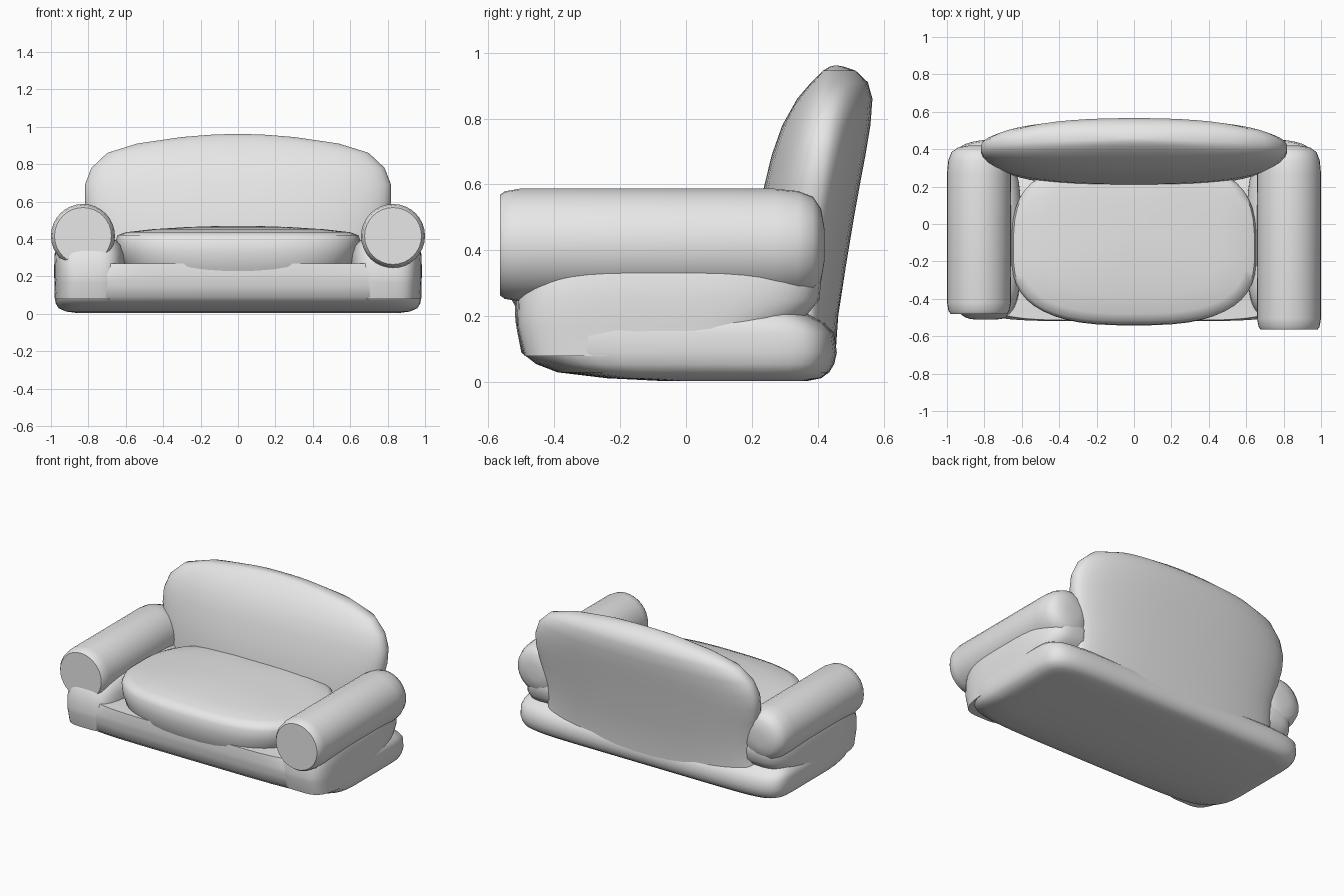
import bpy, math

fabric = bpy.data.materials.new("grey fabric")
fabric.diffuse_color = (0.8, 0.8, 0.8, 1)


def finish(name, verts, faces, angle=50):
    mesh = bpy.data.meshes.new(name)
    mesh.from_pydata(verts, [], faces)
    mesh.materials.append(fabric)
    obj = bpy.data.objects.new(name, mesh)
    bpy.context.collection.objects.link(obj)
    bpy.ops.object.select_all(action='DESELECT')
    obj.select_set(True)
    bpy.context.view_layer.objects.active = obj
    bpy.ops.object.mode_set(mode='EDIT')
    bpy.ops.mesh.select_all(action='SELECT')
    bpy.ops.mesh.normals_make_consistent(inside=False)
    bpy.ops.object.mode_set(mode='OBJECT')
    bpy.ops.object.shade_smooth_by_angle(angle=math.radians(angle))
    return obj


def skin(name, rings, angle=50):
    """Bridge equal-sized rings of points and cap both ends."""
    n = len(rings[0])
    verts = [p for ring in rings for p in ring]
    faces = [(r * n + i, r * n + (i + 1) % n, (r + 1) * n + (i + 1) % n, (r + 1) * n + i)
             for r in range(len(rings) - 1) for i in range(n)]
    last = (len(rings) - 1) * n
    faces += [tuple(range(n)), tuple(range(last, last + n))]
    return finish(name, verts, faces, angle)


def loft(name, sections, n_front, n_back, cx=0.0, segments=48):
    """Stack rounded outlines: (z, half width, front y, back y, widest y)."""
    rings = []
    for z, hx, y0, y1, ym in sections:
        ring = []
        for i in range(segments):
            a = 2 * math.pi * (i + 0.5) / segments
            c, s = math.cos(a), math.sin(a)
            e = 2 / (n_back if s > 0 else n_front)
            depth = y1 - ym if s > 0 else ym - y0
            ring.append((cx + math.copysign(abs(c) ** e, c) * hx,
                         ym + math.copysign(abs(s) ** e, s) * depth, z))
        rings.append(ring)
    return skin(name, rings)


# Base with a rolled lower edge and flared rear corners
loft("base", [
    (0.004, 0.86, -0.08, 0.37, 0.10),
    (0.012, 0.92, -0.24, 0.41, 0.08),
    (0.03, 0.96, -0.39, 0.435, 0.03),
    (0.055, 0.975, -0.455, 0.45, 0.0),
    (0.09, 0.982, -0.50, 0.458, 0.0),
    (0.15, 0.982, -0.512, 0.45, 0.0),
    (0.18, 0.975, -0.517, 0.42, 0.0),
    (0.21, 0.95, -0.52, 0.37, 0.0),
    (0.27, 0.85, -0.515, 0.32, 0.0)], 6, 9)

# Backrest, thick in the middle and thin at its side edges
loft("backrest", [
    (0.10, 0.79, 0.20, 0.455, 0.36),
    (0.20, 0.76, 0.20, 0.462, 0.365),
    (0.35, 0.765, 0.20, 0.485, 0.37),
    (0.50, 0.80, 0.215, 0.51, 0.385),
    (0.60, 0.82, 0.238, 0.528, 0.40),
    (0.69, 0.82, 0.26, 0.545, 0.41),
    (0.78, 0.785, 0.292, 0.56, 0.42),
    (0.86, 0.70, 0.337, 0.566, 0.435),
    (0.91, 0.54, 0.38, 0.552, 0.445),
    (0.945, 0.30, 0.415, 0.515, 0.45),
    (0.957, 0.15, 0.435, 0.48, 0.455),
    (0.961, 0.04, 0.45, 0.46, 0.455)], 2.5, 2.3)

# Puffed seat cushion
loft("seat_cushion", [
    (0.18, 0.54, -0.49, 0.30, -0.15),
    (0.25, 0.61, -0.53, 0.32, -0.15),
    (0.33, 0.645, -0.542, 0.33, -0.15),
    (0.39, 0.655, -0.538, 0.33, -0.15),
    (0.42, 0.645, -0.52, 0.33, -0.15),
    (0.436, 0.60, -0.48, 0.33, -0.14),
    (0.452, 0.46, -0.38, 0.31, -0.10),
    (0.464, 0.27, -0.25, 0.25, -0.05),
    (0.47, 0.08, -0.10, 0.12, 0.0)], 2.8, 3.2)

for label, side, front in (("left", -1, -0.48), ("right", 1, -0.565)):
    # Upholstered block beneath each arm
    loft(label + "_arm_support", [
        (0.08, 0.185, -0.49, 0.28, -0.05),
        (0.17, 0.188, -0.512, 0.30, -0.05),
        (0.195, 0.19, -0.512, 0.36, -0.05),
        (0.25, 0.19, -0.51, 0.405, -0.05),
        (0.32, 0.188, -0.49, 0.412, -0.05),
        (0.37, 0.17, -0.46, 0.40, -0.05),
        (0.40, 0.13, -0.42, 0.36, -0.05)], 4, 3.2, cx=side * 0.793)

    # Round arm roll with a flat front disc and a domed rear end
    profile = [(front, 0.152), (front + 0.015, 0.163), (front + 0.06, 0.171),
               (0.27, 0.171), (0.34, 0.164), (0.385, 0.147),
               (0.41, 0.11), (0.42, 0.05)]
    skin(label + "_arm_roll",
         [[(side * 0.829 + r * math.cos(2 * math.pi * i / 32), y,
            0.416 + r * math.sin(2 * math.pi * i / 32)) for i in range(32)]
          for y, r in profile], 40)
